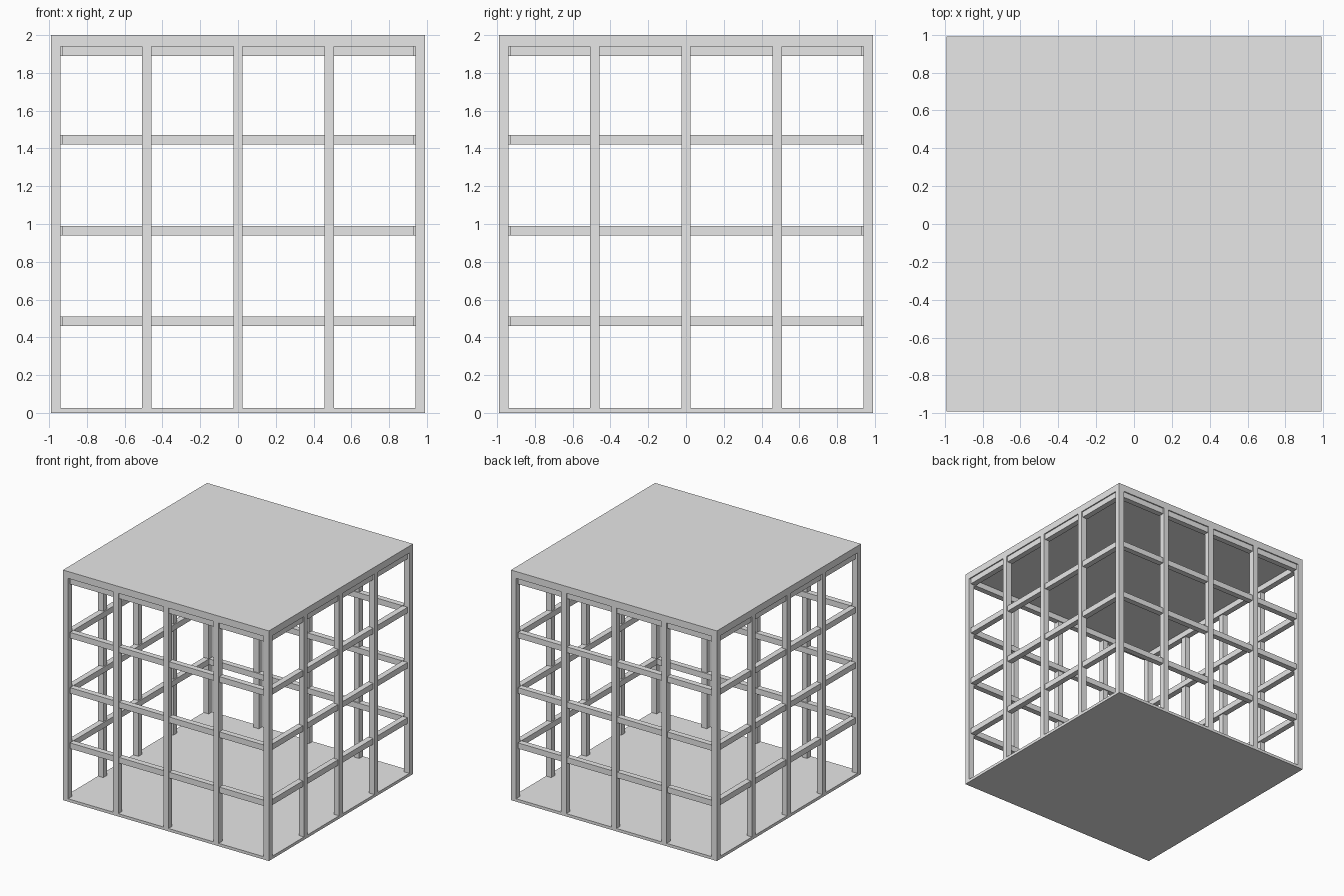
import bpy
import math
from mathutils import Matrix

if "Cube" in bpy.data.objects:
    bpy.data.objects.remove(bpy.data.objects["Cube"], do_unlink=True)

HALF = 0.99       # half width of the frame
POST = 0.05       # post and beam thickness
REACH = 0.93      # half length of the beams
RECESS = 0.01     # beams sit just behind the post faces
FLOOR_TOP = 0.025
ROOF_BOTTOM = 1.94

grey = bpy.data.materials.new("plain_grey")
grey.use_nodes = True
grey.diffuse_color = (0.8, 0.8, 0.8, 1)
grey.node_tree.nodes["Principled BSDF"].inputs["Base Color"].default_value = (0.8, 0.8, 0.8, 1)


def box(name, low, high, turn=0):
    """Box between two corners, turned about the model's vertical axis."""
    bpy.ops.mesh.primitive_cube_add(size=1)
    obj = bpy.context.object
    obj.name = name
    size = [b - a for a, b in zip(low, high)]
    middle = [(a + b) / 2 for a, b in zip(low, high)]
    place = Matrix.Translation(middle) @ Matrix.Diagonal((*size, 1))
    obj.data.transform(Matrix.Rotation(turn, 4, "Z") @ place)
    obj.data.materials.append(grey)
    return obj


# Floor and roof slabs
box("floor", (-HALF, -HALF, 0), (HALF, HALF, FLOOR_TOP))
box("roof", (-HALF, -HALF, ROOF_BOTTOM), (HALF, HALF, 2))

# Four equal walls, each with one corner post, three inner posts and four beams
post_starts = [-HALF + i * (2 * HALF - POST) / 4 for i in range(4)]
beam_bottoms = [0.46, 0.94, 1.42, ROOF_BOTTOM - POST]

for side, wall in enumerate(("front", "left", "back", "right")):
    turn = side * math.pi / 2
    for i, x in enumerate(post_starts):
        kind = "corner_post" if i == 0 else f"post_{i}"
        box(f"{wall}_{kind}", (x, -HALF, FLOOR_TOP),
            (x + POST, -HALF + POST, ROOF_BOTTOM), turn)
    outer = -HALF + RECESS
    for i, z in enumerate(beam_bottoms):
        box(f"{wall}_beam_{i + 1}", (-REACH, outer, z),
            (REACH, outer + POST, z + POST), turn)
